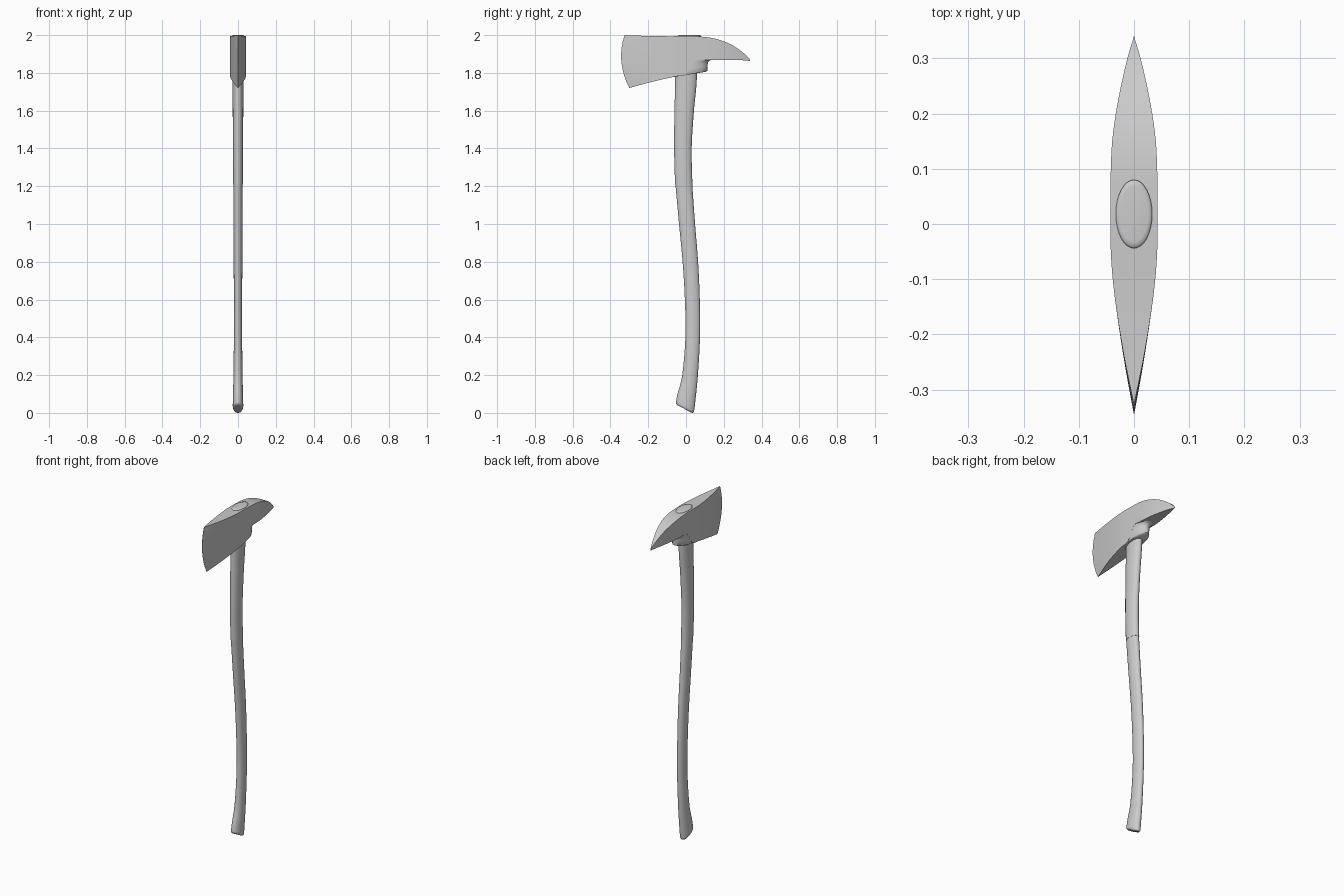
import bpy, math


def spline(rows, steps):
    """Catmull-Rom resample of rows of numbers."""
    out = []
    for i in range(len(rows) - 1):
        p = [rows[max(0, min(len(rows) - 1, i + k))] for k in (-1, 0, 1, 2)]
        for s in range(steps):
            t = s / steps
            out.append([0.5 * (2 * b + (c - a) * t + (2 * a - 5 * b + 4 * c - d) * t * t
                               + (3 * b - a - 3 * c + d) * t ** 3) for a, b, c, d in zip(*p)])
    return out + [list(rows[-1])]


def skin(name, rings, angle):
    """Join closed rings of points into a capped, smooth-shaded solid."""
    n = len(rings[0])
    verts = [v for r in rings for v in r]
    faces = [(i * n + j, i * n + (j + 1) % n, (i + 1) * n + (j + 1) % n, (i + 1) * n + j)
             for i in range(len(rings) - 1) for j in range(n)]
    faces += [tuple(reversed(range(n))), tuple(range(len(verts) - n, len(verts)))]
    me = bpy.data.meshes.new(name)
    me.from_pydata(verts, [], faces)
    ob = bpy.data.objects.new(name, me)
    bpy.context.collection.objects.link(ob)
    bpy.ops.object.select_all(action='DESELECT')
    bpy.context.view_layer.objects.active = ob
    ob.select_set(True)
    bpy.ops.object.mode_set(mode='EDIT')
    bpy.ops.mesh.select_all(action='SELECT')
    bpy.ops.mesh.normals_make_consistent(inside=False)
    bpy.ops.object.mode_set(mode='OBJECT')
    bpy.ops.object.shade_smooth_by_angle(angle=math.radians(angle))
    return ob


def oval(y0, z0, y1, z1, rx, n=32):
    """Oval ring between a front point and a back point, half width rx."""
    ring = []
    for k in range(n):
        a = 2 * math.pi * k / n
        c = (1 - math.cos(a)) / 2
        ring.append((rx * math.sin(a), y0 + (y1 - y0) * c, z0 + (z1 - z0) * c))
    return ring


# lower handle: rounded slanted foot, then a gentle S curve
foot = [(-.030, .034, .025, .002, .016), (-.044, .040, .036, .000, .023),
        (-.052, .048, .042, .006, .027)]
grip = [(-.053, .056, .044, .016, .028), (-.045, .100, .051, .075, .027),
        (-.020, .20, .063, .20, .024), (-.003, .40, .074, .40, .022),
        (-.006, .60, .073, .60, .022), (-.018, .80, .064, .80, .023),
        (-.037, 1.0, .048, 1.0, .024), (-.056, 1.21, .033, 1.21, .025)]
skin("lower_handle", [oval(*r) for r in foot + spline(grip, 5)], 50)

# upper handle: slightly fuller, runs up into the head
upper = [(-.058, 1.21, .034, 1.21, .0265), (-.063, 1.4, .030, 1.4, .027),
         (-.061, 1.6, .042, 1.6, .028), (-.058, 1.72, .054, 1.72, .029),
         (-.057, 1.85, .062, 1.85, .030)]
skin("upper_handle", [oval(*r) for r in spline(upper, 5)], 50)

# handle end showing through the top of the head
plug = [(-.044, .080, 1.95, .033), (-.044, .080, 1.996, .033),
        (-.041, .077, 1.999, .031), (-.032, .068, 2.0, .026)]
skin("handle_end", [oval(y0, z, y1, z, rx) for y0, y1, z, rx in plug], 50)

# head: columns of top y, top z, bottom y, bottom z, half width, edge bulge
columns = [(-.325, 2.0, -.300, 1.720, .0004, .030), (-.25, 1.997, -.235, 1.738, .016, .015),
           (-.18, 1.995, -.175, 1.754, .028, .004), (-.11, 1.994, -.11, 1.769, .0375, 0),
           (-.05, 1.994, -.05, 1.782, .042, 0), (0, 1.994, 0, 1.792, .0425, 0),
           (.05, 1.993, .05, 1.866, .0425, 0), (.10, 1.990, .10, 1.869, .042, 0),
           (.15, 1.982, .15, 1.869, .0395, 0), (.20, 1.967, .20, 1.869, .033, 0),
           (.25, 1.944, .25, 1.868, .0235, 0), (.30, 1.909, .30, 1.867, .012, 0),
           (.33, 1.881, .33, 1.864, .003, 0), (.34, 1.867, .34, 1.862, .0004, 0)]
rings = []
for ty, tz, by, bz, w, bulge in spline(columns, 3):
    side = []
    for k in range(9):
        t = k / 8
        side.append((by + (ty - by) * t - bulge * 4 * t * (1 - t), bz + (tz - bz) * t))
    rings.append([(w, y, z) for y, z in side] + [(-w, y, z) for y, z in reversed(side)])
skin("axe_head", rings, 35)

# collar under the head, flaring into the underside of the pick
collar = [(-.062, 1.779, .106, 1.806, .039), (-.066, 1.783, .113, 1.811, .042),
          (-.067, 1.80, .114, 1.840, .0425), (-.067, 1.82, .117, 1.857, .0425),
          (-.067, 1.84, .126, 1.866, .0425), (-.067, 1.86, .145, 1.871, .0425),
          (-.060, 1.89, .130, 1.890, .041)]
skin("collar", [oval(*r) for r in collar], 50)
